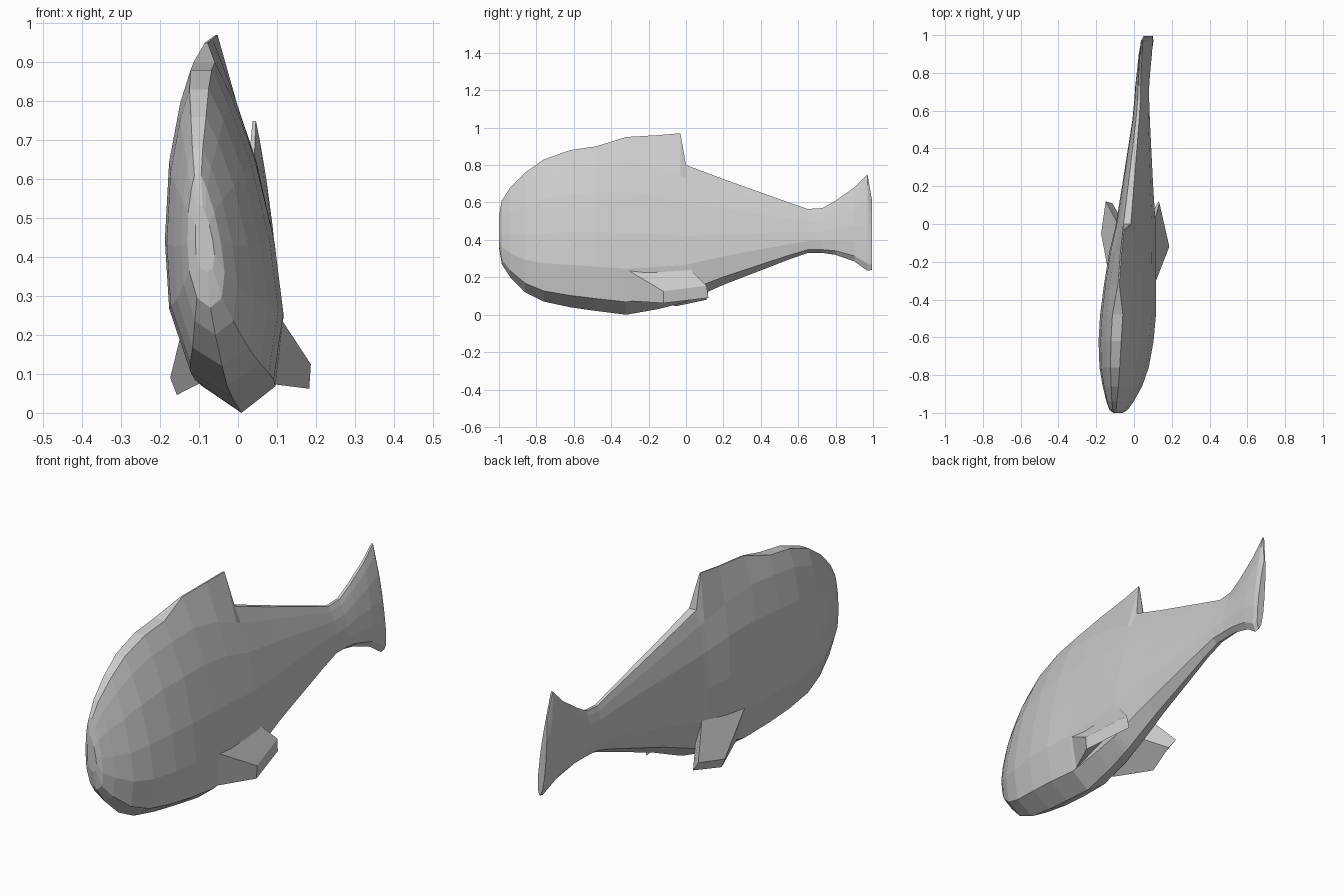
import bpy, bmesh


def make_mesh(name, verts, faces):
    mesh = bpy.data.meshes.new(name)
    bm = bmesh.new()
    vs = [bm.verts.new(v) for v in verts]
    for f in faces:
        bm.faces.new([vs[i] for i in f])
    bmesh.ops.recalc_face_normals(bm, faces=bm.faces)
    bm.to_mesh(mesh)
    bm.free()
    obj = bpy.data.objects.new(name, mesh)
    bpy.context.collection.objects.link(obj)
    return obj


def loft(name, rings):
    n = len(rings[0])
    faces = [list(range(n)), [(len(rings) - 1) * n + i for i in range(n)]]
    for r in range(len(rings) - 1):
        for i in range(n):
            j = (i + 1) % n
            faces.append([r * n + i, r * n + j, (r + 1) * n + j, (r + 1) * n + i])
    return make_mesh(name, [v for ring in rings for v in ring], faces)


# Half cross-section (width fraction, height fraction), mirrored to close the ring
half = [(0.70, 0.075), (0.98, 0.27), (0.94, 0.48), (0.73, 0.72), (0.43, 0.90), (0.19, 1.0)]
ring = [(0, 0)] + half + [(-w, h) for w, h in reversed(half)]
LEAN = -0.095  # the body rolls slightly to one side

# Body and tail stations: y, centre x, half width, bottom z, top z
stations = [
    (-1.00, -0.088, 0.024, 0.36, 0.53),
    (-0.985, -0.088, 0.046, 0.27, 0.61),
    (-0.94, -0.082, 0.070, 0.20, 0.68),
    (-0.86, -0.072, 0.102, 0.12, 0.76),
    (-0.76, -0.064, 0.128, 0.07, 0.83),
    (-0.62, -0.054, 0.143, 0.04, 0.88),
    (-0.48, -0.044, 0.145, 0.02, 0.90),
    (-0.32, -0.034, 0.134, 0.00, 0.91),
    (-0.15, -0.020, 0.120, 0.03, 0.87),
    (-0.03, -0.006, 0.105, 0.06, 0.815),
    (0.00, -0.003, 0.102, 0.07, 0.80),
    (0.20, 0.010, 0.080, 0.16, 0.725),
    (0.55, 0.033, 0.045, 0.295, 0.60),
    (0.65, 0.037, 0.039, 0.33, 0.565),
    (0.73, 0.040, 0.036, 0.33, 0.57),
    (0.80, 0.047, 0.034, 0.32, 0.61),
    (0.90, 0.059, 0.031, 0.285, 0.68),
    (0.97, 0.070, 0.023, 0.235, 0.75),
    (0.995, 0.070, 0.018, 0.24, 0.61),
]
# Dorsal fin: the top edge of the body pulled up into a thin crest (y: height)
crest = {-0.32: 0.95, -0.15: 0.96, -0.03: 0.97}

rings = []
for y, cx, hw, z0, z1 in stations:
    pts = []
    for w, h in ring:
        z = z0 + h * (z1 - z0)
        if h == 1.0 and y in crest:
            z, w = crest[y], w * 0.15
        pts.append((cx + w * hw + LEAN * (z - 0.45), y, z))
    rings.append(pts)
loft("fish_body", rings)

# Side fins: root quad then tip quad, each front-top, rear-top, rear-bottom, front-bottom
loft("right_side_fin", [
    [(0.105, -0.33, 0.25), (0.10, -0.01, 0.275), (0.06, 0.0, 0.19), (0.08, -0.33, 0.075)],
    [(0.187, -0.12, 0.125), (0.135, 0.11, 0.155), (0.13, 0.12, 0.09), (0.183, -0.12, 0.062)],
])
loft("left_side_fin", [
    [(-0.135, -0.26, 0.25), (-0.085, 0.0, 0.27), (-0.05, 0.0, 0.15), (-0.09, -0.26, 0.08)],
    [(-0.174, -0.05, 0.09), (-0.15, 0.12, 0.13), (-0.115, 0.11, 0.08), (-0.157, -0.05, 0.046)],
])
